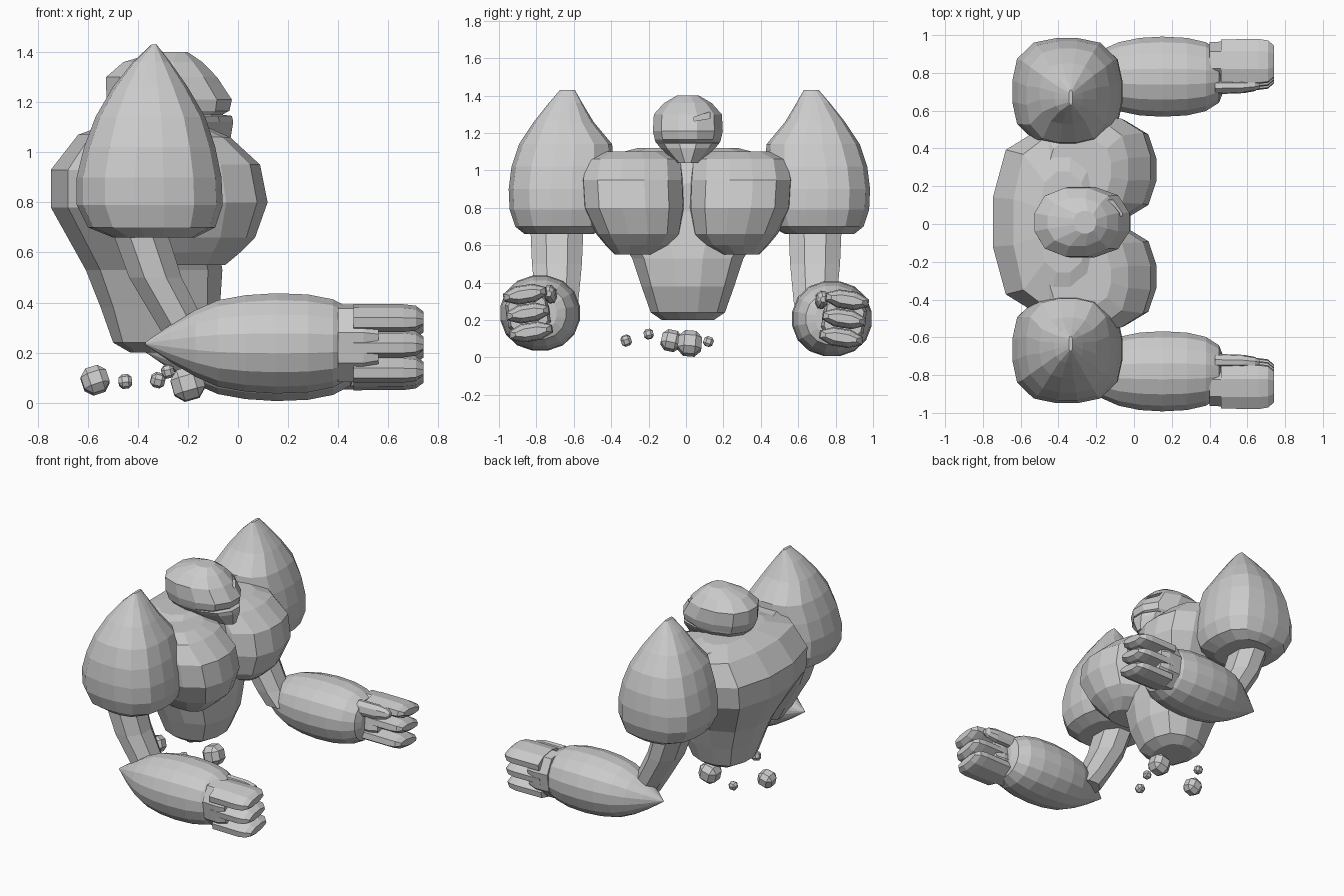
import bpy, bmesh, math, random
from mathutils import Vector, Matrix

if "Cube" in bpy.data.objects:
    bpy.data.objects.remove(bpy.data.objects["Cube"])

random.seed(4)
stone = bpy.data.materials.new("stone grey")
stone.diffuse_color = (0.6, 0.6, 0.6, 1)
stone.use_nodes = True
stone.node_tree.nodes["Principled BSDF"].inputs["Base Color"].default_value = stone.diffuse_color


def finish(name, bm):
    bmesh.ops.recalc_face_normals(bm, faces=bm.faces)
    me = bpy.data.meshes.new(name)
    bm.to_mesh(me)
    bm.free()
    me.materials.append(stone)
    ob = bpy.data.objects.new(name, me)
    bpy.context.collection.objects.link(ob)
    return ob


def loft(name, axis, sections, n=12, p=2.6, place=None, turn=0.5):
    """Superellipse rings (t, a0, a1, b0, b1) stacked along z (a=x, b=y) or x (a=y, b=z)."""
    bm = bmesh.new()
    rings = []
    for t, a0, a1, b0, b1 in sections:
        ring = []
        for i in range(n):
            u = 2 * math.pi * (i + turn) / n
            c, s = math.cos(u), math.sin(u)
            k = (abs(c) ** p + abs(s) ** p) ** (-1 / p)
            a = (a0 + a1) / 2 + (a1 - a0) / 2 * c * k
            b = (b0 + b1) / 2 + (b1 - b0) / 2 * s * k
            co = Vector((a, b, t) if axis == 'z' else (t, a, b))
            ring.append(bm.verts.new(place(co) if place else co))
        rings.append(ring)
    for r, q in zip(rings, rings[1:]):
        for i in range(n):
            j = (i + 1) % n
            bm.faces.new((r[i], r[j], q[j], q[i]))
    bm.faces.new(rings[0])
    bm.faces.new(rings[-1])
    return finish(name, bm)


def mirrored(side, mid=0.0, dz=0.0):
    """Places a part drawn for +y on either side of the plane y = mid."""
    return lambda v: Vector((v.x, v.y if side > 0 else 2 * mid - v.y, v.z + dz))


# torso with tapering waist
loft("torso", 'z', [
    (.20, -.43, -.20, -.13, .15), (.24, -.50, -.13, -.19, .21),
    (.38, -.55, -.07, -.24, .26), (.53, -.61, -.06, -.29, .31),
    (.78, -.75, -.10, -.46, .48), (.93, -.75, -.10, -.48, .50),
    (1.07, -.64, -.15, -.45, .47), (1.12, -.50, -.25, -.26, .28)], n=12, p=2.8)

# head with a mouth slit
head = loft("head", 'z', [
    (1.04, -.32, -.03, -.05, .07), (1.12, -.48, -.015, -.14, .16),
    (1.145, -.50, -.02, -.16, .18), (1.15, -.505, -.06, -.165, .185),
    (1.165, -.51, -.03, -.17, .19), (1.21, -.53, -.02, -.18, .20),
    (1.30, -.53, -.08, -.175, .195), (1.36, -.46, -.14, -.12, .14),
    (1.40, -.32, -.20, -.05, .07)], n=12, p=2.4)

# slanted eye sockets
for side in (1, -1):
    bm = bmesh.new()
    bmesh.ops.create_cube(bm, size=1)
    for v in bm.verts:
        v.co = Vector((v.co.x * .11, v.co.y * .085, v.co.z * (.035 if v.co.y > 0 else .02)))
        v.co.z += v.co.y * .25
        v.co = Vector((v.co.x - .09, .01 + side * (v.co.y + .075), v.co.z + 1.285))
    cutter = finish("eye_cutter", bm)
    cutter.hide_render = True
    cutter.hide_viewport = True
    cut = head.modifiers.new("eye", 'BOOLEAN')
    cut.operation, cut.object, cut.solver = 'DIFFERENCE', cutter, 'EXACT'

for side, label in ((1, "left"), (-1, "right")):
    # chest plates
    loft(label + "_chest", 'z', [
        (.55, -.32, -.05, .19, .39), (.60, -.40, .01, .09, .44),
        (.66, -.45, .07, .04, .49), (.80, -.50, .12, .015, .56),
        (.95, -.50, .09, .02, .57), (1.06, -.50, -.03, .03, .55),
        (1.10, -.45, -.12, .12, .45)], n=14, p=2.8, place=mirrored(side, .005))

    # pointed shoulder boulders
    loft(label + "_shoulder", 'z', [
        (.66, -.50, -.17, .53, .90), (.70, -.60, -.09, .45, .95),
        (.79, -.645, -.06, .42, .98), (.90, -.645, -.065, .42, .985),
        (1.02, -.615, -.09, .42, .97), (1.14, -.57, -.13, .43, .93),
        (1.26, -.50, -.20, .53, .85), (1.36, -.42, -.27, .59, .77),
        (1.43, -.345, -.325, .63, .71)], n=16, p=2.9, place=mirrored(side, .018))

    # upper arms
    loft(label + "_upper_arm", 'z', [
        (.20, -.26, -.05, .59, .79), (.30, -.32, -.12, .57, .81),
        (.50, -.44, -.22, .55, .83), (.72, -.52, -.29, .54, .84)],
        n=8, p=2.4, place=mirrored(side))

    # forearms ending in an elbow spike
    arm = mirrored(side, 0, 0 if side < 0 else -.03)
    arm_rings = [(-.37, .005, .005), (-.27, .08, .075), (-.17, .145, .135), (-.08, .185, .175),
                 (.03, .208, .195), (.15, .215, .203), (.28, .208, .198),
                 (.38, .185, .178), (.45, .14, .14), (.47, .09, .09)]
    loft(label + "_forearm", 'x', [
        (x, .78 - h, .78 + h, .237 - k, .237 + k) for x, h, k in arm_rings],
        n=16, p=2.15, place=arm)

    # hands: palm, three stacked fingers and a thumb
    spin = Matrix.Rotation(math.radians(-9), 3, 'X')
    mid = Vector((0, .845, .237))
    hand = lambda v: arm(mid + spin @ v)
    loft(label + "_palm", 'x', [
        (.40, -.11, .11, -.15, .15), (.50, -.115, .115, -.15, .15),
        (.56, -.10, .10, -.13, .13)], n=8, p=4, place=hand)
    for i in (-1, 0, 1):
        z = i * .102
        loft(f"{label}_finger_{i + 2}", 'x', [
            (.46, -.115, .115, z - .05, z + .05), (.66, -.118, .118, z - .049, z + .049),
            (.71, -.112, .11, z - .043, z + .043), (.74, -.085, .085, z - .022, z + .022)],
            n=8, p=4, place=hand)
    loft(label + "_thumb", 'x', [
        (.43, -.17, -.10, .03, .13), (.58, -.165, -.10, .035, .13),
        (.64, -.155, -.10, .05, .12), (.665, -.14, -.11, .07, .10)], n=8, p=3, place=hand)

# loose rubble under the waist
for i, (x, y, z, r) in enumerate([(-.57, -.08, .09, .062), (-.20, .02, .075, .075),
                                  (-.45, .12, .085, .031), (-.32, -.32, .09, .033),
                                  (-.28, -.20, .125, .03)]):
    bm = bmesh.new()
    bmesh.ops.create_cube(bm, size=r * 1.7)
    bmesh.ops.bevel(bm, geom=bm.edges[:], offset=r * .45, segments=1, affect='EDGES')
    tilt = Matrix.Rotation(random.uniform(-.4, .4), 3, 'X') @ Matrix.Rotation(random.uniform(-.4, .4), 3, 'Y')
    for v in bm.verts:
        v.co = tilt @ v.co + Vector((x, y, z))
    finish(f"rubble_{i + 1}", bm)
